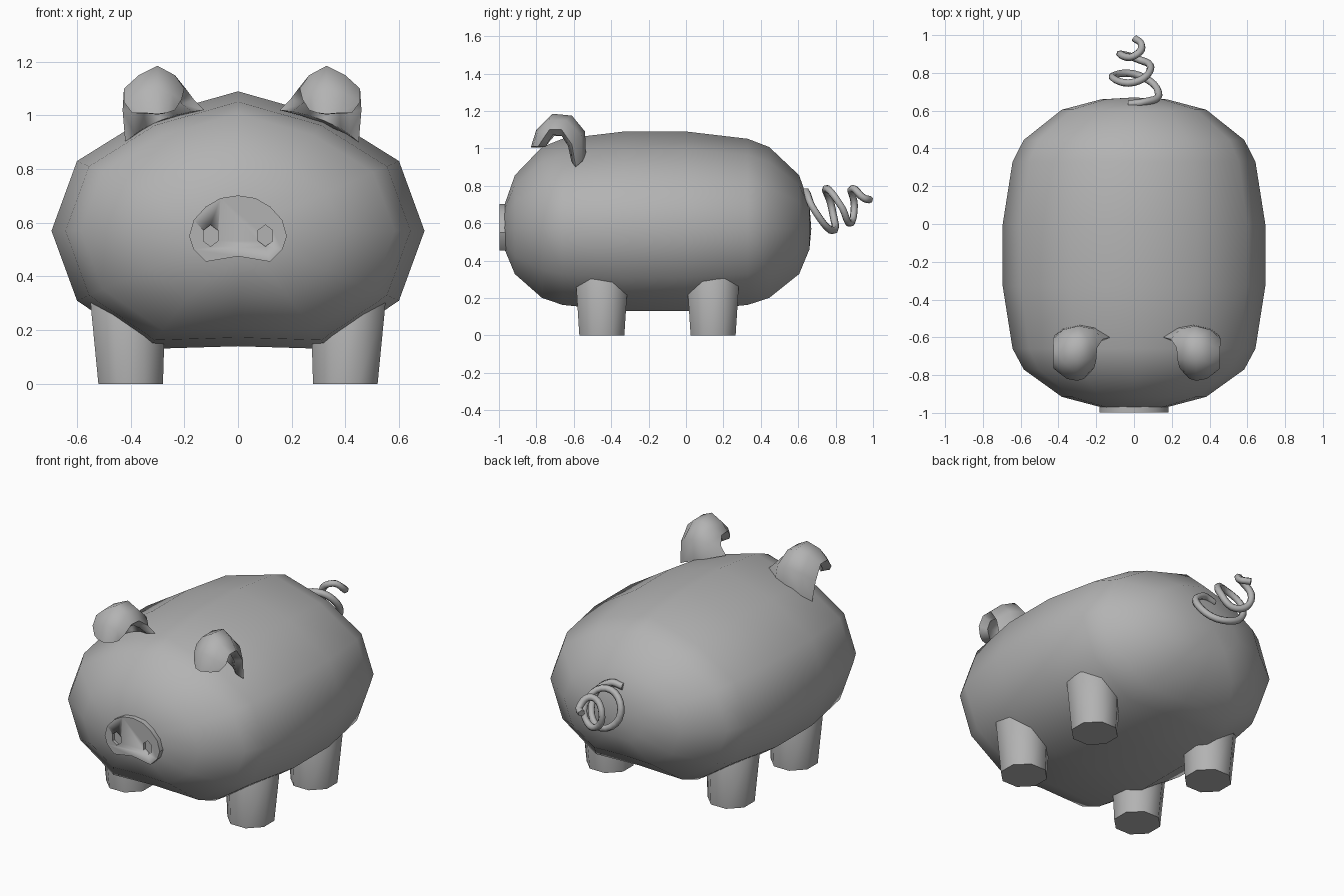
import bpy, bmesh, math
from mathutils import Vector

if "Cube" in bpy.data.objects:
    bpy.data.objects.remove(bpy.data.objects["Cube"])

grey = bpy.data.materials.new("plain grey")
grey.diffuse_color = (0.45, 0.45, 0.45, 1)
grey.use_nodes = True
grey.node_tree.nodes["Principled BSDF"].inputs["Base Color"].default_value = grey.diffuse_color


def make(name, verts, faces, angle=60):
    me = bpy.data.meshes.new(name)
    me.from_pydata(verts, [], faces)
    bm = bmesh.new()
    bm.from_mesh(me)
    bmesh.ops.recalc_face_normals(bm, faces=bm.faces)
    bm.to_mesh(me)
    bm.free()
    ob = bpy.data.objects.new(name, me)
    bpy.context.collection.objects.link(ob)
    me.materials.append(grey)
    bpy.ops.object.select_all(action='DESELECT')
    ob.select_set(True)
    bpy.context.view_layer.objects.active = ob
    bpy.ops.object.shade_smooth_by_angle(angle=math.radians(angle))
    return ob


def loft(name, rings, angle=60, tips=None):
    """Skin closed rings; ends are n-gons, or fans to the given tip points."""
    n = len(rings[0])
    verts = [p for r in rings for p in r]
    faces = [(i * n + j, i * n + (j + 1) % n, (i + 1) * n + (j + 1) % n, (i + 1) * n + j)
             for i in range(len(rings) - 1) for j in range(n)]
    for k, start in enumerate((0, (len(rings) - 1) * n)):
        if tips:
            verts.append(tips[k])
            faces += [(start + j, start + (j + 1) % n, len(verts) - 1) for j in range(n)]
        else:
            faces.append(tuple(range(start, start + n)))
    return make(name, verts, faces, angle)


# Body: one twelve-sided section scaled along the length
MID = 0.57
half = [(0, .52), (.335, .425), (.6, .26), (.695, 0), (.6, -.26), (.335, -.44), (0, -.43)]
section = half + [(-x, z) for x, z in half[-2:0:-1]]
stations = [(-.97, .25), (-.915, .55), (-.77, .84), (-.66, .925), (-.33, 1), (0, 1),
            (.33, .925), (.445, .84), (.605, .55), (.66, .25)]
loft("body", [[(x * s, y, MID + z * s) for x, z in section] for y, s in stations],
     80, [(0, -.975, MID), (0, .67, MID)])

# Legs: tapered eight-sided posts sunk into the belly
for side, sx in (("left", -1), ("right", 1)):
    for end, y in (("front", -.45), ("back", .145)):
        rings = []
        for z, r, x in ((0, .125, .4), (.3, .145, .41), (.36, .12, .40)):
            rings.append([(sx * x + r * math.cos((k + .5) * math.pi / 4) / .96,
                           y + r * math.sin((k + .5) * math.pi / 4) / .96, z) for k in range(8)])
        loft(f"{end}_{side}_leg", rings)

# Snout: flat plate with two cut nostrils
right = [(0, .475), (.12, .455), (.165, .5), (.182, .55), (.165, .61), (.12, .66), (.065, .692), (0, .702)]
outline = right + [(-x, z) for x, z in right[-2:0:-1]]
snout = loft("snout", [[(x, y, z) for x, z in outline] for y in (-.998, -.94)], 30)
for sx in (-1, 1):
    hexagon = [(sx * .102 + .031 * math.sin(k * math.pi / 3), .552 + .04 * math.cos(k * math.pi / 3))
               for k in range(6)]
    cutter = loft("nostril_cutter", [[(x, y, z) for x, z in hexagon] for y in (-1.05, -.98)], 30)
    cutter.hide_render = True
    cutter.hide_viewport = True
    mod = snout.modifiers.new("nostril", 'BOOLEAN')
    mod.operation = 'DIFFERENCE'
    mod.solver = 'EXACT'
    mod.object = cutter

# Ears: folded flap, each row runs outer edge, middle, inner edge
ear_rows = [
    [(.435, -.59, .90), (.39, -.555, .93), (.30, -.535, .97), (.22, -.55, 1.0), (.14, -.60, 1.02)],
    [(.445, -.61, 1.02), (.39, -.56, 1.07), (.31, -.54, 1.09), (.23, -.555, 1.08), (.18, -.61, 1.06)],
    [(.44, -.665, 1.10), (.385, -.64, 1.15), (.315, -.61, 1.175), (.25, -.62, 1.15), (.21, -.655, 1.10)],
    [(.44, -.73, 1.10), (.385, -.735, 1.15), (.315, -.715, 1.185), (.25, -.715, 1.15), (.215, -.72, 1.10)],
    [(.44, -.765, 1.05), (.385, -.795, 1.08), (.315, -.80, 1.10), (.26, -.79, 1.08), (.225, -.76, 1.06)],
    [(.41, -.79, 1.01), (.37, -.82, 1.01), (.315, -.83, 1.005), (.28, -.82, 1.01), (.25, -.79, 1.02)],
]
inner_pull = Vector((.315, -.67, 1.0))
for side, sx in (("left", -1), ("right", 1)):
    outer = [Vector(p) for row in ear_rows for p in row]
    # underside of the flap lies a fixed distance towards the hollow
    inner = [p + (inner_pull - p).normalized() * .05 for p in outer]
    verts = [(sx * p.x + .015, p.y, p.z) for p in outer + inner]
    rows, cols = len(ear_rows), 5
    n = rows * cols
    faces = []
    for i in range(rows - 1):
        for j in range(cols - 1):
            a = i * cols + j
            quad = (a, a + 1, a + cols + 1, a + cols)
            faces += [quad, tuple(v + n for v in reversed(quad))]
    rim = (list(range(cols)) + [i * cols + cols - 1 for i in range(1, rows)]
           + [n - 1 - j for j in range(1, cols)] + [i * cols for i in range(rows - 2, 0, -1)])
    faces += [(a, b, b + n, a + n) for a, b in zip(rim, rim[1:] + rim[:1])]
    make(f"{side}_ear", verts, faces, 70)

# Tail: corkscrew tube narrowing towards the tip
tail_points = [(-.03, .635, .76), (.05, .645, .765), (.13, .68, .68), (.03, .785, .56), (-.115, .78, .68),
               (0, .75, .785), (.088, .83, .69), (.015, .875, .60), (-.075, .90, .69),
               (0, .89, .785), (.04, .95, .735), (0, .985, .725)]
curve = bpy.data.curves.new("tail", 'CURVE')
curve.dimensions = '3D'
curve.bevel_depth = .02
curve.bevel_resolution = 1
curve.use_fill_caps = True
curve.resolution_u = 6
spline = curve.splines.new('BEZIER')
spline.bezier_points.add(len(tail_points) - 1)
for bp, co in zip(spline.bezier_points, tail_points):
    bp.co = co
    bp.handle_left_type = bp.handle_right_type = 'AUTO'
curve.materials.append(grey)
tail = bpy.data.objects.new("tail", curve)
bpy.context.collection.objects.link(tail)
